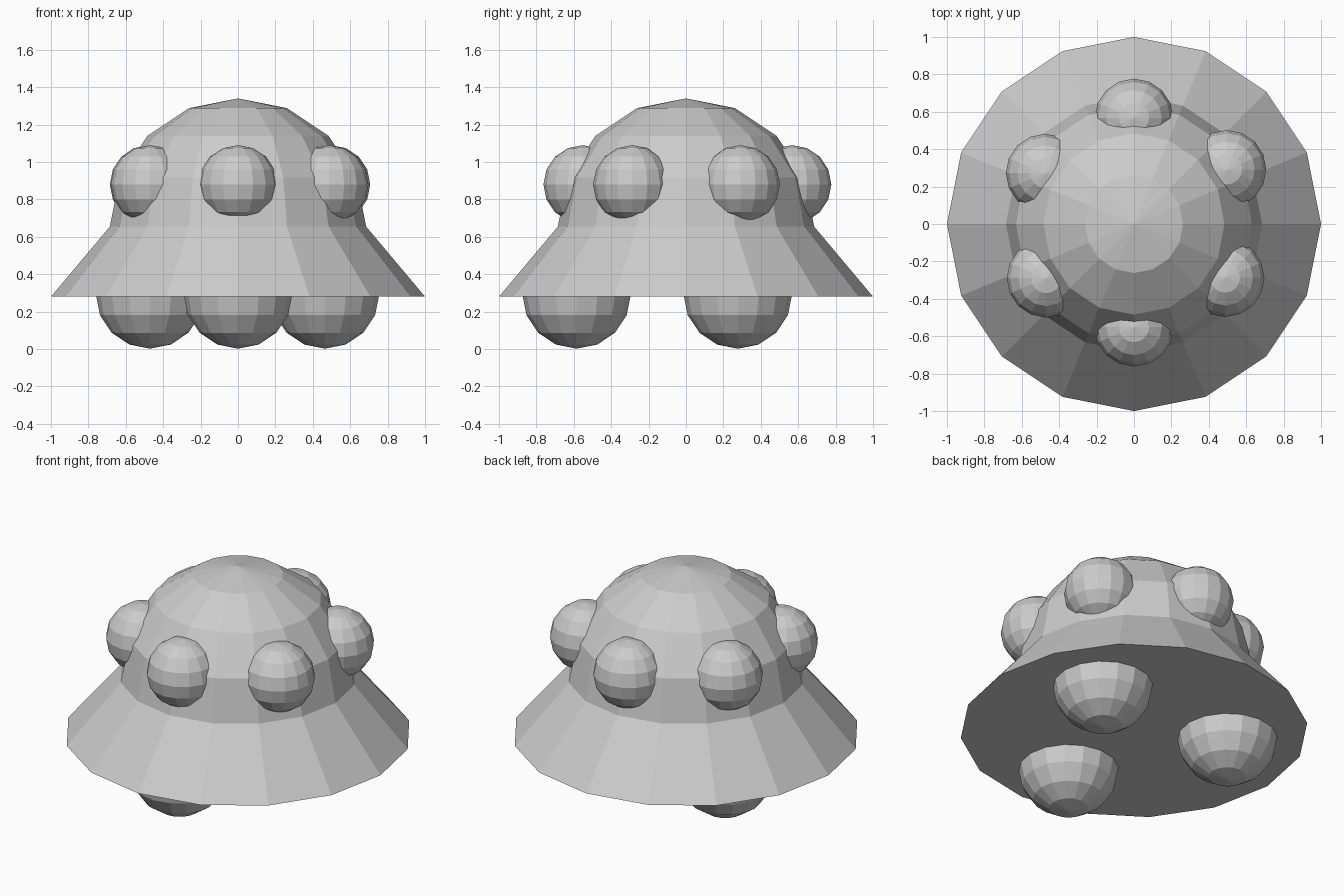
import bpy, bmesh
from math import sin, cos, pi

if "Cube" in bpy.data.objects:
    bpy.data.objects.remove(bpy.data.objects["Cube"])

SIDES = 16


def finish(name, bm):
    bmesh.ops.recalc_face_normals(bm, faces=bm.faces)
    mesh = bpy.data.meshes.new(name)
    bm.to_mesh(mesh)
    bm.free()
    obj = bpy.data.objects.new(name, mesh)
    bpy.context.collection.objects.link(obj)
    return obj


def ball(name, radius, location):
    bm = bmesh.new()
    bmesh.ops.create_uvsphere(bm, u_segments=SIDES, v_segments=8, radius=radius)
    obj = finish(name, bm)
    obj.location = location
    return obj


# Saucer hull: flared skirt under a faceted dome, closed flat underneath
R, CZ = 0.685, 0.655
profile = [(1.0, 0.28)] + [(R * cos(k * pi / 8), CZ + R * sin(k * pi / 8)) for k in range(4)]
bm = bmesh.new()
rings = [[bm.verts.new((r * cos(2 * pi * i / SIDES), r * sin(2 * pi * i / SIDES), z))
          for i in range(SIDES)] for r, z in profile]
for low, high in zip(rings, rings[1:]):
    for i in range(SIDES):
        j = (i + 1) % SIDES
        bm.faces.new((low[i], low[j], high[j], high[i]))
tip = bm.verts.new((0, 0, CZ + R))
for i in range(SIDES):
    bm.faces.new((rings[-1][i], rings[-1][(i + 1) % SIDES], tip))
bm.faces.new(rings[0][::-1])
finish("saucer_hull", bm)

# Three round feet
feet = [(0, -0.585), (0.465, 0.277), (-0.47, 0.277)]
for n, (x, y) in enumerate(feet):
    ball(f"foot_{n + 1}", 0.29, (x, y, 0.292))

# Six round lamps sunk into the dome
lamps = [(0, -0.552), (0.487, -0.287), (0.497, 0.292),
         (0, 0.567), (-0.475, 0.272), (-0.47, -0.29)]
for n, (x, y) in enumerate(lamps):
    ball(f"lamp_{n + 1}", 0.21, (x, y, 0.88))
